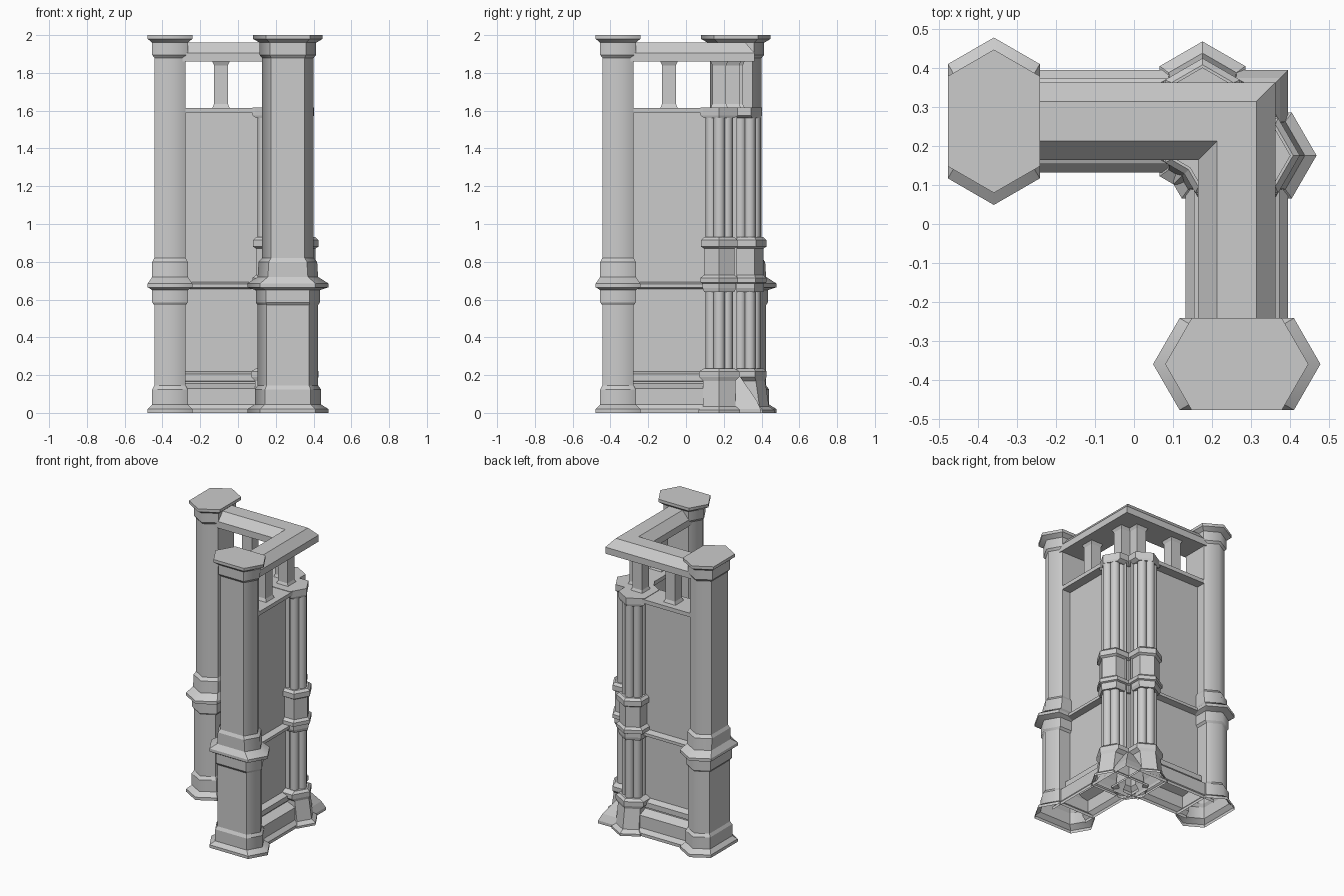
import bpy, bmesh, math

if "Cube" in bpy.data.objects:
    bpy.data.objects.remove(bpy.data.objects["Cube"], do_unlink=True)

# One stone colour for everything
stone = bpy.data.materials.new("stone_grey")
stone.use_nodes = True
GREY = (0.6, 0.6, 0.6, 1)
stone.diffuse_color = GREY
stone.node_tree.nodes["Principled BSDF"].inputs["Base Color"].default_value = GREY

MID = 0.264   # centre line of both wall legs
END = -0.36   # centre of the end pillars
SIDE = 0.176  # sideways position of the corner columns


def finish(name, bm):
    bmesh.ops.recalc_face_normals(bm, faces=bm.faces)
    mesh = bpy.data.meshes.new(name)
    bm.to_mesh(mesh)
    bm.free()
    mesh.materials.append(stone)
    obj = bpy.data.objects.new(name, mesh)
    bpy.context.collection.objects.link(obj)
    return obj


def place(x, y, z, swap):
    """Swap reflects a point across x = y."""
    return (y, x, z) if swap else (x, y, z)


def hexagon(thin, long):
    """Long hexagon: flat at +-x, pointed at +-y."""
    c = long - thin * math.tan(math.radians(30))
    return [(0, long), (thin, c), (thin, -c), (0, -long), (-thin, -c), (-thin, c)]


def square(thin, long):
    return [(thin, long), (thin, -long), (-thin, -long), (-thin, long)]


def loft(name, outline, profile, x, y, swap=False, soft_tips=False):
    """Stack outlines of (z, thin, long); parts on the ground stay open below."""
    bm = bmesh.new()
    rings, tips = [], set()
    for z, thin, long in profile:
        ring = []
        for px, py in outline(thin, long):
            v = bm.verts.new(place(x + px, y + py, z, swap))
            ring.append(v)
            if px == 0:
                tips.add(v)
        rings.append(ring)
    n = len(rings[0])
    for low, high in zip(rings, rings[1:]):
        for i in range(n):
            j = (i + 1) % n
            bm.faces.new((low[i], low[j], high[j], high[i]))
    if profile[0][0] > 0:
        bm.faces.new(rings[0])
    bm.faces.new(rings[-1])
    # Soften only the upright edge along each point of the hexagon
    if soft_tips:
        for f in bm.faces:
            f.smooth = True
        for e in bm.edges:
            e.smooth = all(v in tips for v in e.verts)
    return finish(name, bm)


def sweep(name, half_profile, stations):
    """Carry a symmetric (offset, z) section along stations; ends sit inside other parts."""
    section = half_profile + [(-d, z) for d, z in reversed(half_profile)]
    bm = bmesh.new()
    rings = [[bm.verts.new(at(d, z)) for d, z in section] for at in stations]
    n = len(section)
    sides = n - 1 if section[0][1] == 0 else n
    for a, b in zip(rings, rings[1:]):
        for i in range(sides):
            j = (i + 1) % n
            bm.faces.new((a[i], a[j], b[j], b[i]))
    return finish(name, bm)


def wall_leg(name, half_profile, start, stop, swap):
    return sweep(name, half_profile, [
        lambda d, z: place(start, MID + d, z, swap),
        lambda d, z: place(stop, MID + d, z, swap)])


def shaft_bundle(name, x, y, swap):
    """Ring of slim round shafts standing in a long hexagon."""
    spots = [(0, .1), (.042, .074), (.04, .025)]
    spots = {(sx * px, sy * py) for px, py in spots for sx in (1, -1) for sy in (1, -1)}
    bm = bmesh.new()
    sides, radius = 12, .03
    for px, py in sorted(spots):
        rings = []
        for z in (.2, 1.6):
            rings.append([bm.verts.new(place(
                x + px + radius * math.cos(i * math.tau / sides),
                y + py + radius * math.sin(i * math.tau / sides), z, swap))
                for i in range(sides)])
        for i in range(sides):
            j = (i + 1) % sides
            bm.faces.new((rings[0][i], rings[0][j], rings[1][j], rings[1][i])).smooth = True
    return finish(name, bm)


# Bevelled rail mitred round the corner
sweep("top_rail", [(.099, 1.86), (.099, 1.905), (.051, 1.96)], [
    lambda d, z: (-.34, MID + d, z),
    lambda d, z: (MID + d, MID + d, z),
    lambda d, z: (MID + d, -.34, z)])

# Low sloping block filling the outer corner between the columns
loft("corner_foot", square, [(0, .147, .147), (.02, .147, .147), (.065, .127, .127),
                             (.19, .04, .04)], .248, .248)

# Wall sections, as (distance from centre line, height)
BASE = [(.132, 0), (.132, .02), (.11, .045), (.11, .13), (.05, .155),
        (.05, .165), (.065, .17), (.065, .205), (.025, .22)]
PANEL = [(.025, .2), (.025, 1.6)]
BAND = [(.025, .655), (.068, .663), (.068, .683), (.025, .692)]
LEDGE = [(.089, 1.588), (.089, 1.615)]

PILLAR = [
    (0, .118, .215), (.02, .118, .215), (.045, .094, .175), (.125, .094, .175),
    (.145, .083, .16), (.57, .083, .16), (.585, .094, .17), (.65, .094, .17),
    (.665, .118, .215), (.685, .118, .215), (.72, .094, .16), (.8, .094, .155),
    (.82, .083, .137), (1.88, .083, .137), (1.895, .094, .15), (1.96, .094, .15),
    (1.98, .118, .184), (2, .118, .184)]

# Moulded blocks of the corner columns
FOOT = [(0, .11, .205), (.015, .11, .205), (.035, .087, .175), (.17, .085, .155),
        (.19, .106, .162), (.22, .106, .162), (.235, .08, .145)]
WAIST = [(.64, .08, .145), (.66, .088, .15), (.685, .088, .15), (.69, .1, .162),
         (.715, .1, .162), (.73, .08, .145), (.87, .08, .145),
         (.88, .096, .162), (.915, .096, .162), (.93, .08, .145)]
HEAD = [(1.56, .078, .133), (1.575, .1, .138), (1.618, .1, .138)]
POST = [(1.61, .048, .048), (1.635, .037, .037), (1.84, .037, .037), (1.865, .048, .048)]

for side, swap in (("back", False), ("left", True)):
    wall_leg(side + "_wall_base", BASE, -.32, .2, swap)
    wall_leg(side + "_wall_panel", PANEL, -.32, .27, swap)
    wall_leg(side + "_wall_band", BAND, -.32, .2, swap)
    wall_leg(side + "_wall_ledge", LEDGE, -.32, .2, swap)
    loft(side + "_pillar", hexagon, PILLAR, END, MID, swap, soft_tips=True)
    loft(side + "_column_foot", hexagon, FOOT, SIDE, MID, swap)
    shaft_bundle(side + "_column_shafts", SIDE, MID, swap)
    loft(side + "_column_waist", hexagon, WAIST, SIDE, MID, swap)
    loft(side + "_column_head", hexagon, HEAD, SIDE, MID, swap)
    loft(side + "_rail_post", square, POST, -.09, MID, swap)
    loft(side + "_corner_post", square, POST, SIDE, .245, swap)
